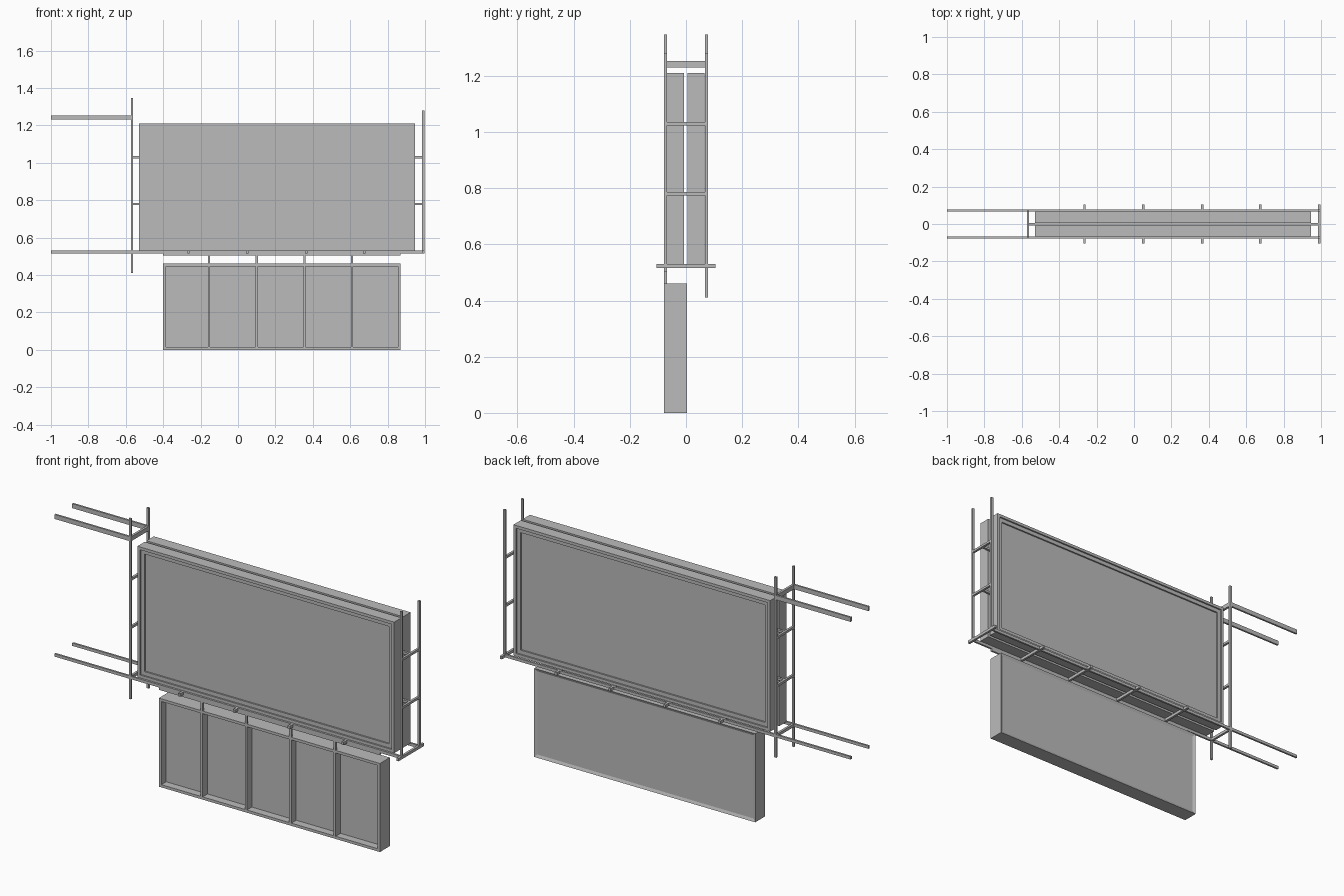
import bpy
import bmesh
from mathutils import Vector

cube = bpy.data.objects.get("Cube")
if cube:
    bpy.data.objects.remove(cube, do_unlink=True)

grey = bpy.data.materials.new("plain_grey")
grey.use_nodes = True
colour = (0.5, 0.5, 0.5, 1)
grey.diffuse_color = colour
grey.node_tree.nodes["Principled BSDF"].inputs["Base Color"].default_value = colour


def box(name, x, y, z, recesses=()):
    """Box from (min, max) ranges; each recess is (facing, [(inset, depth), ...])."""
    bm = bmesh.new()
    bmesh.ops.create_cube(bm, size=1)
    for v in bm.verts:
        v.co = Vector([(r[0] + r[1]) / 2 + c * (r[1] - r[0])
                       for c, r in zip(v.co, (x, y, z))])
    bm.normal_update()
    for facing, steps in recesses:
        face = max(bm.faces, key=lambda f: f.normal.y * facing)
        for inset, depth in steps:
            bmesh.ops.inset_region(bm, faces=[face], thickness=inset, use_even_offset=True)
            if depth:
                # A second ring gives the step upright walls
                bmesh.ops.inset_region(bm, faces=[face], thickness=0)
                for v in face.verts:
                    v.co.y -= facing * depth
    bmesh.ops.recalc_face_normals(bm, faces=bm.faces)
    mesh = bpy.data.meshes.new(name)
    bm.to_mesh(mesh)
    bm.free()
    mesh.materials.append(grey)
    obj = bpy.data.objects.new(name, mesh)
    bpy.context.collection.objects.link(obj)
    return obj


def around(c, width=0.012):
    return (c - width / 2, c + width / 2)


LEFT, RIGHT = -0.567, 0.99
RAIL_Z = (0.515, 0.53)

# Two display panels, back to back, with stepped frames
steps = [(0.015, 0.008), (0.02, 0.008)]
box("front_display", (-0.53, 0.945), (-0.068, -0.008), (0.53, 1.21), [(-1, steps)])
box("back_display", (-0.53, 0.945), (0.006, 0.066), (0.53, 1.21), [(1, steps)])

# Poles, rails and arms on both sides
for side, sign in (("front", -1), ("back", 1)):
    y = around(0.073 * sign, 0.01)
    box(side + "_tall_pole", around(LEFT), y, (0.41, 1.347))
    box(side + "_short_pole", around(RIGHT), y, (0.515, 1.28))
    box(side + "_lower_rail", (-1, 0.996), y, RAIL_Z)
    box(side + "_upper_arm", (-1, LEFT), y, (1.23, 1.253))

# Rungs between the poles, and the spine rails that hold the displays
for z in (0.78, 1.03):
    for x in (LEFT, RIGHT):
        box("end_rung", around(x), (-0.073, 0.073), around(z))
    box("spine_rail", (LEFT, RIGHT), around(-0.001), around(z))
box("top_cross_beam", around(LEFT), (-0.073, 0.073), (1.23, 1.253))
box("lower_cross_beam", around(LEFT), (-0.073, 0.073), RAIL_Z)

# Outriggers below the displays
for x in (-0.265, 0.05, 0.365, 0.675, RIGHT):
    box("outrigger", around(x), (-0.105, 0.105), RAIL_Z)

# Lower cabinet: open bays in front, shallow recess behind
cabinet = box("lower_cabinet", (-0.4, 0.87), (-0.078, 0.003), (0, 0.46),
              [(-1, [(0.014, 0.04)])])
bm = bmesh.new()
bm.from_mesh(cabinet.data)
back = max(bm.faces, key=lambda f: f.normal.y * f.calc_area())
bmesh.ops.inset_region(bm, faces=[back], thickness=0.02, depth=-0.006)
bm.to_mesh(cabinet.data)
bm.free()

# Dividers rise above the cabinet to become hangers
for x in (-0.155, 0.1, 0.355, 0.61):
    box("bay_divider", around(x), (-0.078, -0.036), (0.01, 0.455))
    box("hanger", around(x), (-0.078, -0.068), (0.45, 0.51))
box("hanger_bar", (-0.4, 0.87), (-0.078, -0.068), (0.503, 0.515))
